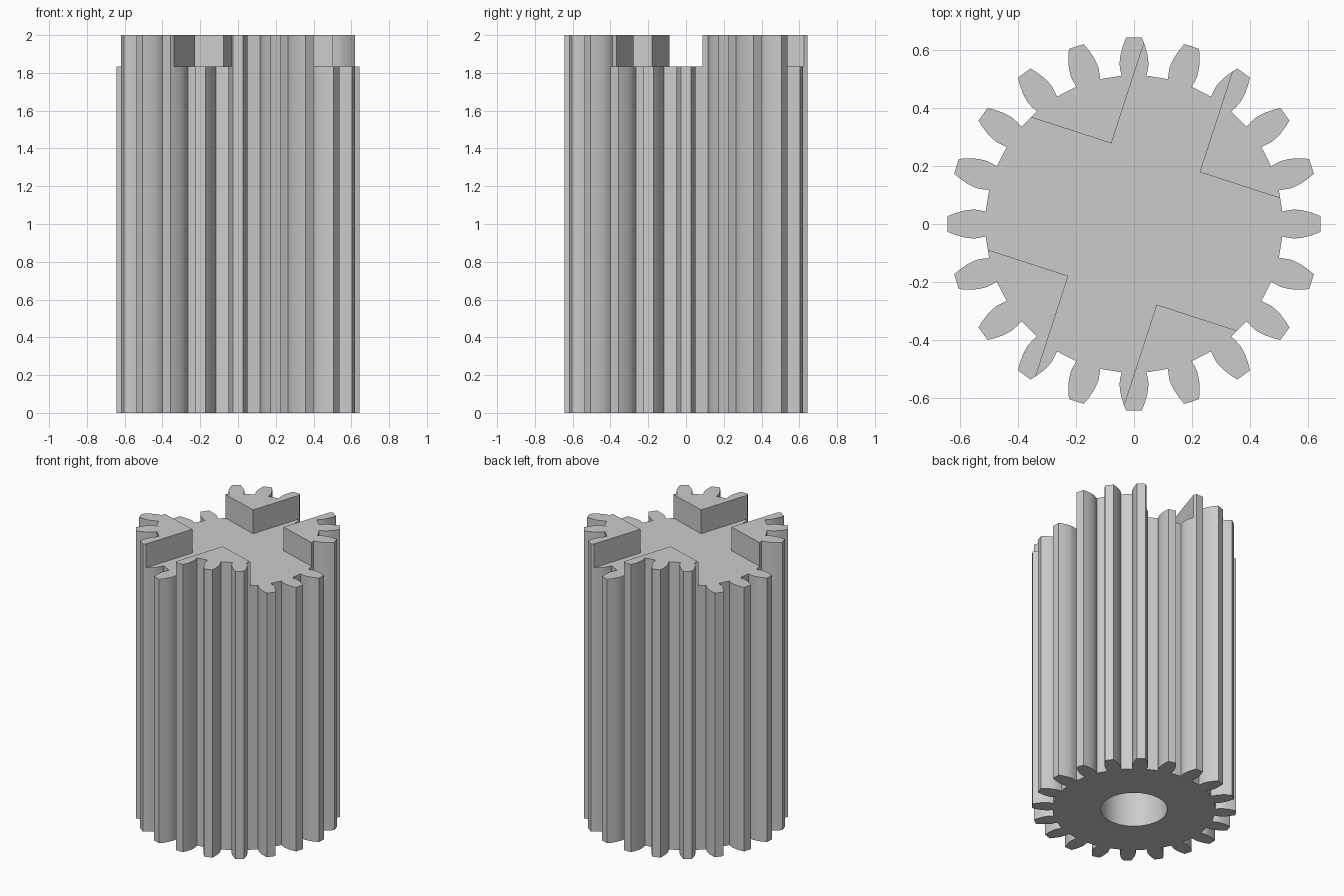
import bpy, bmesh, math

TEETH = 20
HEIGHT = 2.0
SLOT_FLOOR = 1.835
BORE_DEPTH = 1.5

if "Cube" in bpy.data.objects:
    bpy.data.objects.remove(bpy.data.objects["Cube"])

grey = bpy.data.materials.new("plain grey")
grey.use_nodes = True
grey.diffuse_color = (0.6, 0.6, 0.6, 1)
grey.node_tree.nodes["Principled BSDF"].inputs["Base Color"].default_value = (0.6, 0.6, 0.6, 1)

# One tooth flank from root to tip: radius, half width
flank = [(0.511, 0.043), (0.53, 0.047), (0.55, 0.05), (0.57, 0.0485),
         (0.59, 0.045), (0.617, 0.037), (0.643, 0.027)]
tooth = [(r, -w) for r, w in flank] + [(r, w) for r, w in reversed(flank)]

# Gear column: tooth outline repeated around, then extruded
bm = bmesh.new()
outline = []
for i in range(TEETH):
    a = math.tau * i / TEETH
    c, s = math.cos(a), math.sin(a)
    outline += [bm.verts.new((x * c - y * s, x * s + y * c, 0)) for x, y in tooth]
base = bm.faces.new(outline)
top = bmesh.ops.extrude_face_region(bm, geom=[base])["geom"]
bmesh.ops.translate(bm, vec=(0, 0, HEIGHT),
                    verts=[v for v in top if isinstance(v, bmesh.types.BMVert)])
bmesh.ops.recalc_face_normals(bm, faces=bm.faces[:])
mesh = bpy.data.meshes.new("gear_column")
bm.to_mesh(mesh)
bm.free()
mesh.materials.append(grey)
gear = bpy.data.objects.new("gear_column", mesh)
bpy.context.collection.objects.link(gear)


def cut(cutter):
    """Subtract the cutter from the gear and remove it."""
    cutter.hide_render = True
    cutter.data.materials.append(grey)
    bpy.ops.object.select_all(action='DESELECT')
    bpy.context.view_layer.objects.active = gear
    gear.select_set(True)
    mod = gear.modifiers.new("cut", 'BOOLEAN')
    mod.operation = 'DIFFERENCE'
    mod.solver = 'EXACT'
    mod.object = cutter
    bpy.ops.object.modifier_apply(modifier=mod.name)
    bpy.data.objects.remove(cutter)


# Crossed slots in the top: a narrow one and a wide one at right angles
for name, size in (("narrow_slot", (2, 0.32, 1)), ("wide_slot", (0.48, 2, 1))):
    bpy.ops.mesh.primitive_cube_add(size=1, location=(0, 0, SLOT_FLOOR + 0.5),
                                    rotation=(0, 0, math.radians(72)))
    slot = bpy.context.object
    slot.name = name
    slot.scale = size
    bpy.context.view_layer.update()
    cut(slot)

# Blind shaft bore from below
bpy.ops.mesh.primitive_cylinder_add(vertices=64, radius=0.21, depth=BORE_DEPTH + 0.2,
                                    location=(0, 0, BORE_DEPTH / 2 - 0.1))
bore = bpy.context.object
bore.name = "shaft_bore"
cut(bore)

# Smooth flanks and bore, sharp edges
bpy.ops.object.select_all(action='DESELECT')
gear.select_set(True)
bpy.context.view_layer.objects.active = gear
bpy.ops.object.shade_smooth_by_angle(angle=math.radians(30))
